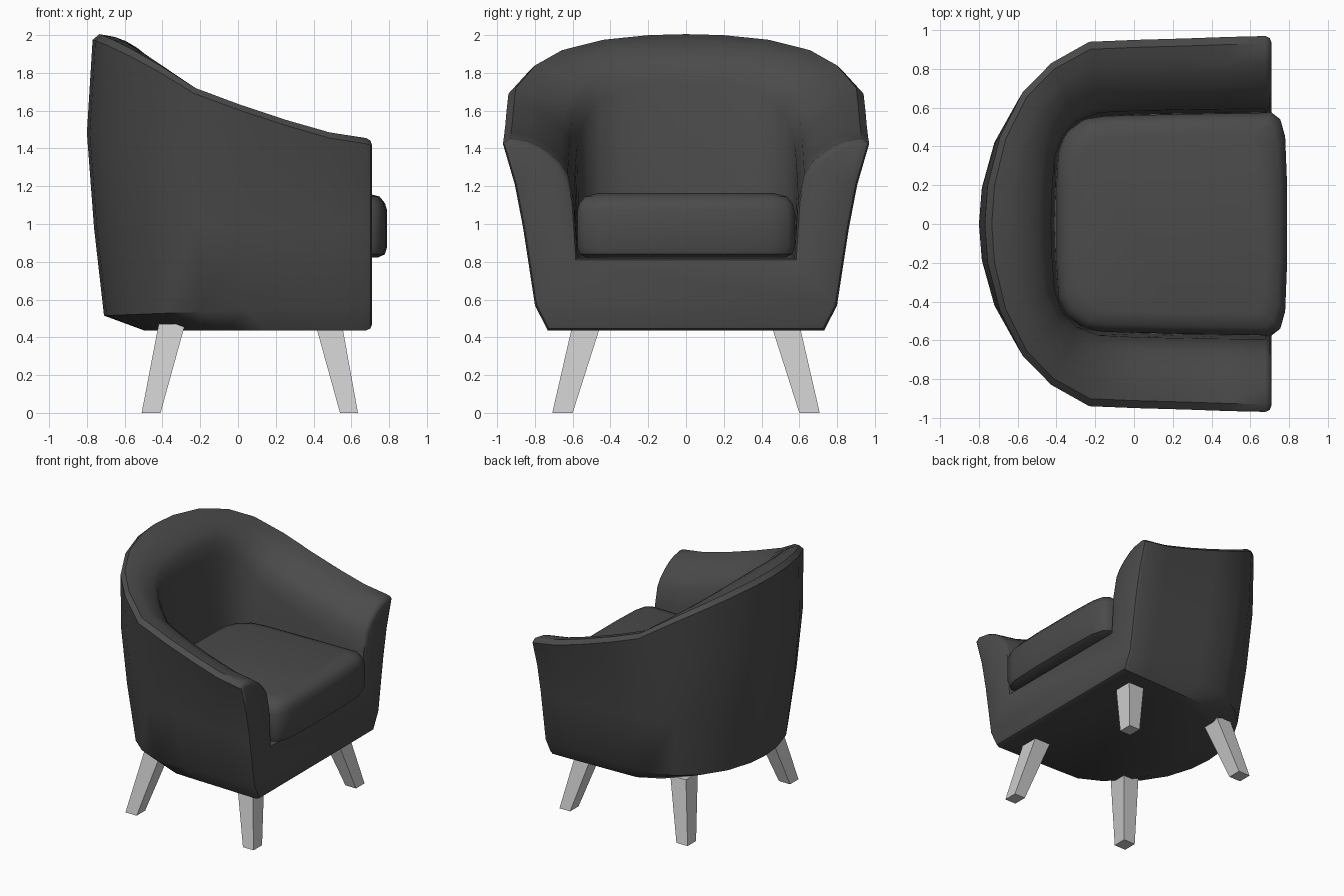
import bpy, bmesh

if "Cube" in bpy.data.objects:
    bpy.data.objects.remove(bpy.data.objects["Cube"])

fabric = bpy.data.materials.new("dark_fabric")
fabric.diffuse_color = (0.07, 0.07, 0.07, 1)
fabric.use_nodes = True
fabric.node_tree.nodes["Principled BSDF"].inputs["Base Color"].default_value = fabric.diffuse_color


def finish(bm, name, mat=None, smooth=None):
    bmesh.ops.recalc_face_normals(bm, faces=bm.faces)
    me = bpy.data.meshes.new(name)
    bm.to_mesh(me)
    bm.free()
    ob = bpy.data.objects.new(name, me)
    bpy.context.collection.objects.link(ob)
    if mat:
        me.materials.append(mat)
    if smooth:
        bpy.ops.object.select_all(action='DESELECT')
        ob.select_set(True)
        bpy.context.view_layer.objects.active = ob
        bpy.ops.object.shade_smooth_by_angle(angle=smooth)
    return ob


def bridge(bm, rows, closed=False):
    """Quads between neighbouring rows of vertices."""
    for a, b in zip(rows, rows[1:]):
        n = len(a)
        for i in range(n if closed else n - 1):
            j = (i + 1) % n
            bm.faces.new((a[i], a[j], b[j], b[i]))


# Tub body: stations from arm front to back centre (outer x, y, inner x, y, rim height)
HALF = [
    (0.71, 0.97, 0.71, 0.575, 1.43), (0.48, 0.965, 0.48, 0.573, 1.465),
    (0.25, 0.957, 0.25, 0.57, 1.53), (0.0, 0.95, 0.03, 0.565, 1.61),
    (-0.25, 0.94, -0.18, 0.555, 1.70), (-0.45, 0.83, -0.29, 0.515, 1.82),
    (-0.60, 0.68, -0.355, 0.45, 1.90), (-0.72, 0.45, -0.395, 0.34, 1.955),
    (-0.785, 0.2, -0.405, 0.17, 1.98), (-0.80, 0.0, -0.41, 0.0, 1.985)]
stations = HALF + [(a, -b, c, -d, h) for a, b, c, d, h in HALF[-2::-1]]
ROLL = [(0.1, 0.02), (0.33, 0.005), (0.48, -0.02), (0.63, -0.06),
        (0.77, -0.11), (0.87, -0.17), (0.95, -0.31)]


def section(ox, oy, ix, iy, h):
    back = (0.71 - ox) / 1.51
    wall = [(0.80, 0.755, 0.437), (0.94, 0.825, 0.57 - 0.055 * back),
            (0.975, 0.89, 0.98), (1.0, 0.935, (0.98 + h) / 2), (0.98, 1.0, h - 0.01)]
    pts = [(0.71 + (ox - 0.71) * sx, oy * sy, z) for sx, sy, z in wall]
    rx = pts[-1][0]
    for t, d in ROLL:
        drop = d if d > 0 else d * (1 - 0.4 * (h - 1.43))
        pts.append((rx + (ix - rx) * t, oy + (iy - oy) * t, h + drop))
    return pts + [(ix, iy, 0.82)]


bm = bmesh.new()
rows = [[bm.verts.new(p) for p in section(*s)] for s in stations]
bridge(bm, rows)
bm.faces.new([r[0] for r in rows])
bm.faces.new([r[-1] for r in rows])
front = bm.faces.new(rows[0] + rows[-1][::-1])
bmesh.ops.recalc_face_normals(bm, faces=bm.faces)
bmesh.ops.bevel(bm, geom=list(front.edges), offset=0.032, segments=2,
                profile=0.5, affect='EDGES', clamp_overlap=True)
finish(bm, "tub_body", fabric, 0.75)

# Seat cushion: rounded outline stacked in layers
EDGE = [(0.79, 0.2), (0.78, 0.45), (0.755, 0.54), (0.71, 0.575), (0.25, 0.567),
        (-0.15, 0.557), (-0.26, 0.54), (-0.35, 0.47), (-0.39, 0.38), (-0.40, 0.2)]
outline = EDGE + [(x, -y) for x, y in EDGE[::-1]]
bm = bmesh.new()
rings = []
for inset, z in [(0.05, 0.822), (0.012, 0.84), (0, 0.88), (0, 1.07),
                 (0.012, 1.11), (0.04, 1.145), (0.11, 1.163)]:
    sx, sy = 1 - inset / 0.595, 1 - inset / 0.575
    rings.append([bm.verts.new((0.195 + (x - 0.195) * sx, y * sy, z)) for x, y in outline])
bridge(bm, rings, closed=True)
bm.faces.new(rings[0])
bm.faces.new(rings[-1])
finish(bm, "seat_cushion", fabric, 0.75)


# Splayed tapered legs: x range at foot and top, mirrored in y
def leg(name, foot_x, top_x, side):
    bm = bmesh.new()
    loops = []
    for (x0, x1), (y0, y1), z in [(foot_x, (0.60, 0.708), 0), (top_x, (0.45, 0.60), 0.47)]:
        loops.append([bm.verts.new((x, y * side, z))
                      for x, y in ((x0, y0), (x1, y0), (x1, y1), (x0, y1))])
    bridge(bm, loops, closed=True)
    bm.faces.new(loops[0])
    bm.faces.new(loops[1])
    finish(bm, name)


for side, label in ((1, "left"), (-1, "right")):
    leg("front_leg_" + label, (0.54, 0.635), (0.41, 0.55), side)
    leg("back_leg_" + label, (-0.51, -0.41), (-0.42, -0.28), side)
